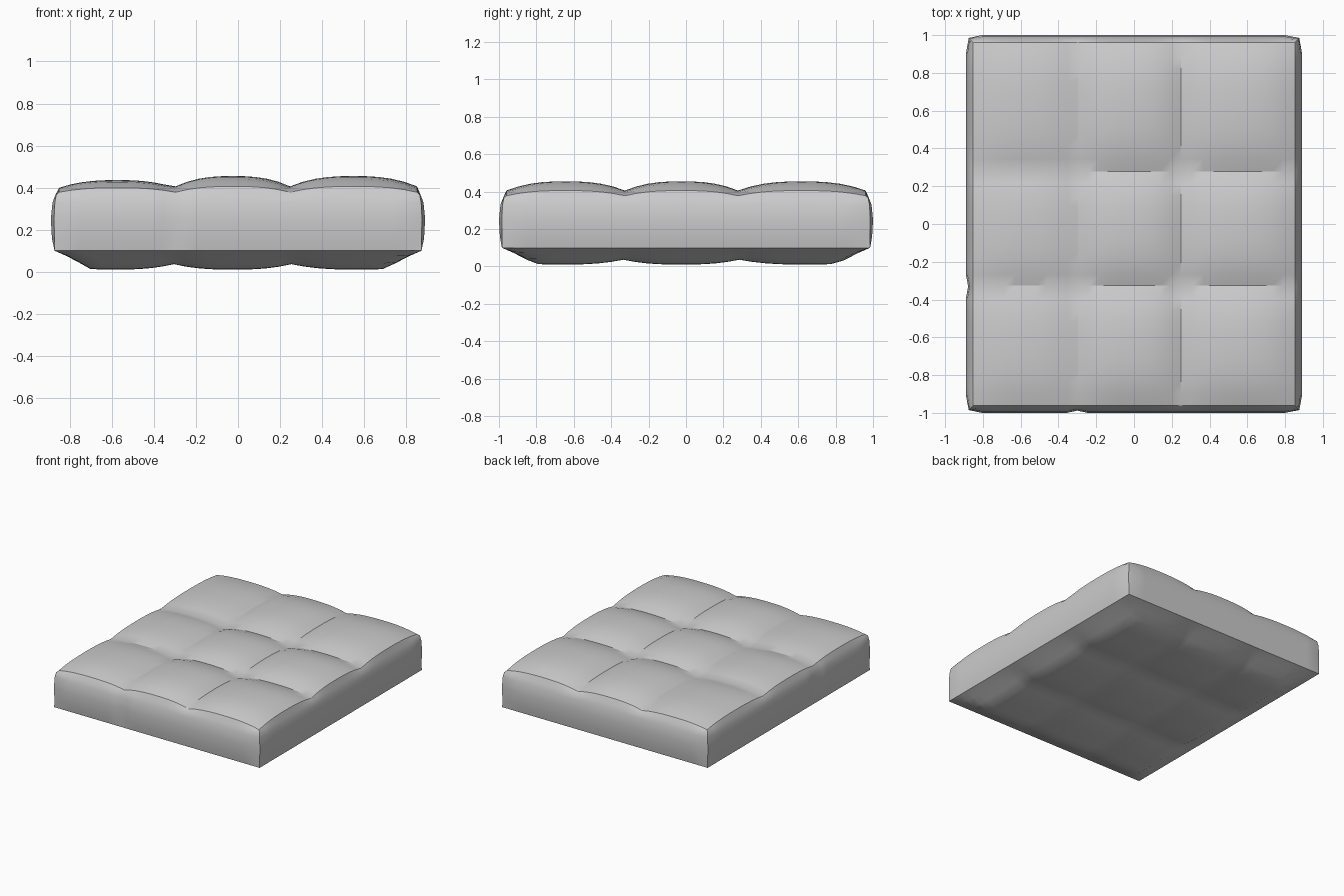
import bpy, bmesh

if "Cube" in bpy.data.objects:
    bpy.data.objects.remove(bpy.data.objects["Cube"])

SEAMS_X = [-0.86, -0.30, 0.25, 0.86]
SEAMS_Y = [-0.97, -0.33, 0.28, 0.97]
STEPS = 10


def spaced(seams):
    # evenly divided stations that land exactly on every seam
    out = []
    for a, b in zip(seams, seams[1:]):
        out += [a + (b - a) * i / STEPS for i in range(STEPS)]
    return out + [seams[-1]]


def puff(v, seams):
    # 0 on a seam, 1 in the middle of a pillow
    for a, b in zip(seams, seams[1:]):
        if v <= b + 1e-6:
            return max(0, 1 - abs((2 * v - a - b) / (b - a)) ** 2.6)
    return 0


def top_z(x, y):
    px, py = puff(x, SEAMS_X), puff(y, SEAMS_Y)
    scale = 0.75 if x < -0.30 else 1.0
    return 0.378 + scale * (0.028 * (px + py) + 0.021 * px * py)


def bottom_z(x, y):
    px, py = puff(x, SEAMS_X), puff(y, SEAMS_Y)
    edge = min(1, min(0.86 - abs(x), 0.97 - abs(y)) / 0.17)
    return 0.10 - 0.05 * edge - edge * (0.014 * (px + py) + 0.012 * px * py)


xs, ys = spaced(SEAMS_X), spaced(SEAMS_Y)
nx, ny = len(xs), len(ys)
bm = bmesh.new()


def sheet(height, grow):
    # tufted face of the cushion
    g = [[bm.verts.new((x * grow, y * grow, height(x, y))) for y in ys] for x in xs]
    for i in range(nx - 1):
        for j in range(ny - 1):
            bm.faces.new((g[i][j], g[i + 1][j], g[i + 1][j + 1], g[i][j + 1]))
    return g


def rim(g):
    return ([g[i][0] for i in range(nx - 1)] + [g[-1][j] for j in range(ny - 1)]
            + [g[i][-1] for i in range(nx - 1, 0, -1)] + [g[0][j] for j in range(ny - 1, 0, -1)])


top = rim(sheet(top_z, 0.99))
bottom = rim(sheet(bottom_z, 1.015))


def side_loop(z, out):
    # band around the side, pinched slightly where the front and left seams end
    loop = []
    for v in bottom:
        x, y = v.co.x / 1.015, v.co.y / 1.015
        on_x, on_y = abs(x) > 0.859, abs(y) > 0.969
        k = 0.5 if on_x and on_y else 1.0
        pinch = 0
        if y < -0.969 and abs(x + 0.30) < 0.02 or x < -0.859 and abs(y + 0.33) < 0.02:
            pinch = 0.012
        o = out * k - pinch
        sx, sy = (1 if x > 0 else -1), (1 if y > 0 else -1)
        loop.append(bm.verts.new((x + sx * o * on_x, y + sy * o * on_y, z)))
    return loop


# side wall
loops = [bottom, side_loop(0.16, 0.025), side_loop(0.25, 0.030),
         side_loop(0.33, 0.022), side_loop(0.366, 0.008), top]
n = len(top)
for a, b in zip(loops, loops[1:]):
    for i in range(n):
        k = (i + 1) % n
        bm.faces.new((a[i], a[k], b[k], b[i]))

bmesh.ops.recalc_face_normals(bm, faces=bm.faces)
mesh = bpy.data.meshes.new("seat_cushion")
bm.to_mesh(mesh)
bm.free()
cushion = bpy.data.objects.new("seat_cushion", mesh)
bpy.context.collection.objects.link(cushion)
bpy.context.view_layer.objects.active = cushion
cushion.select_set(True)
bpy.ops.object.shade_smooth_by_angle(angle=0.5)
